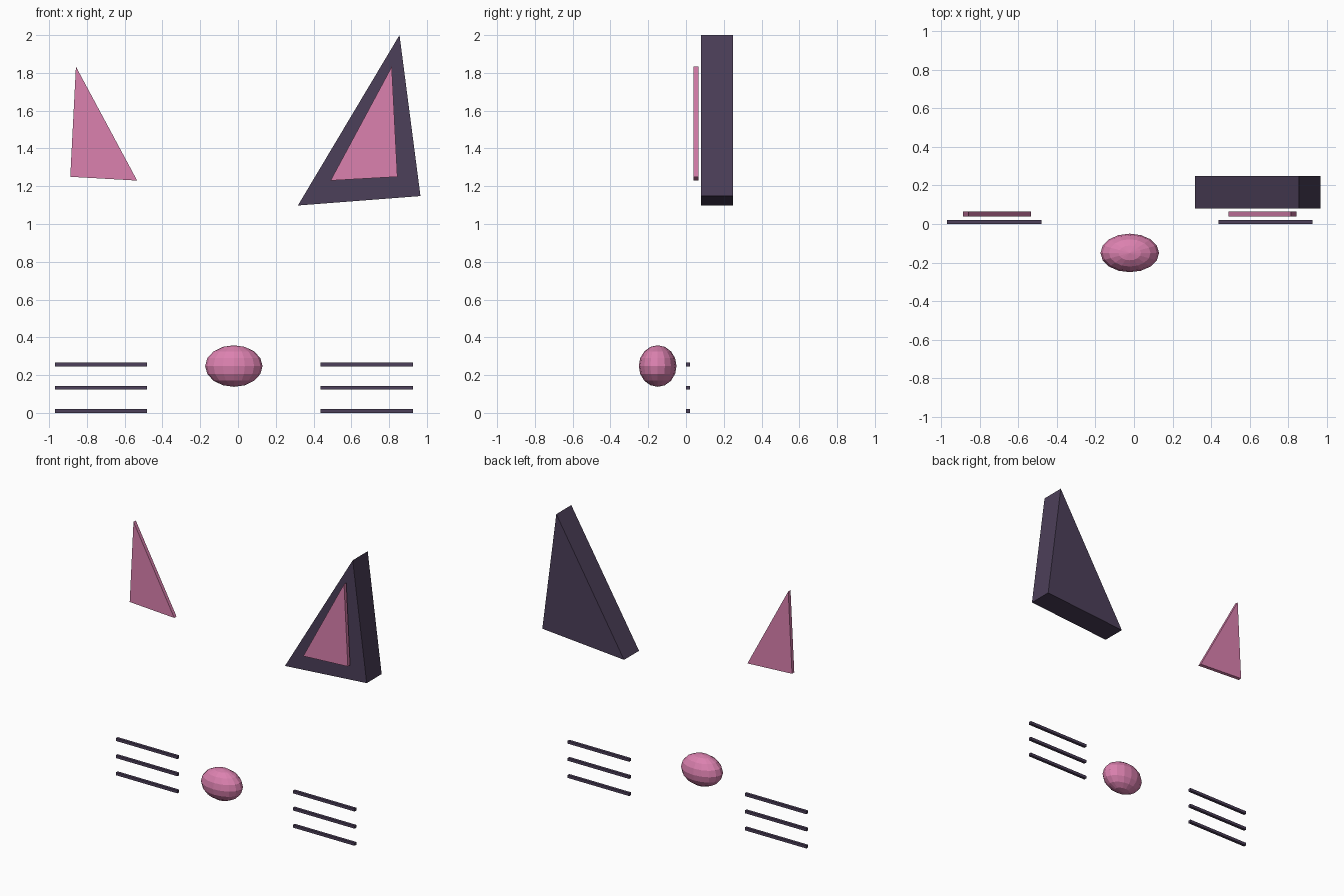
import bpy
import bmesh
from mathutils import Matrix, Vector

if "Cube" in bpy.data.objects:
    bpy.data.objects.remove(bpy.data.objects["Cube"], do_unlink=True)

MID = -0.022  # symmetry plane of the face


def make_material(name, rgb):
    mat = bpy.data.materials.new(name)
    mat.use_nodes = True
    colour = (*rgb, 1.0)
    mat.diffuse_color = colour
    mat.node_tree.nodes["Principled BSDF"].inputs["Base Color"].default_value = colour
    return mat


pink = make_material("pink", (0.71, 0.22, 0.43))
dark = make_material("dark_purple", (0.072, 0.05, 0.1))


def finish(name, bm, mat):
    bmesh.ops.recalc_face_normals(bm, faces=bm.faces)
    mesh = bpy.data.meshes.new(name)
    bm.to_mesh(mesh)
    bm.free()
    mesh.materials.append(mat)
    obj = bpy.data.objects.new(name, mesh)
    bpy.context.collection.objects.link(obj)
    return obj


def prism(name, outline, y0, y1, mat, side=1):
    """Extrude an outline (x from the symmetry plane, z) from y0 to y1."""
    bm = bmesh.new()
    face = bm.faces.new([bm.verts.new((MID + side * x, y0, z)) for x, z in outline])
    out = bmesh.ops.extrude_face_region(bm, geom=[face])
    moved = [v for v in out["geom"] if isinstance(v, bmesh.types.BMVert)]
    bmesh.ops.translate(bm, verts=moved, vec=(0, y1 - y0, 0))
    return finish(name, bm, mat)


# Ears: one thick outer ear on the left, thin inner ears on both sides
outer = [(0.339, 1.098), (0.988, 1.148), (0.877, 2.0)]
inner = [(0.512, 1.23), (0.866, 1.25), (0.836, 1.833)]
prism("left_outer_ear", outer, 0.08, 0.25, dark)
for side, label in ((1, "left"), (-1, "right")):
    prism(label + "_inner_ear", inner, 0.04, 0.066, pink, side)

    # Whiskers: three thin bars on each side
    for i in range(3):
        z = 0.123 * i
        bar = [(0.459, z), (0.948, z), (0.948, z + 0.02), (0.459, z + 0.02)]
        prism(f"{label}_whisker_{i + 1}", bar, 0.0, 0.02, dark, side)

# Nose: faceted ellipsoid
bm = bmesh.new()
bmesh.ops.create_uvsphere(
    bm, u_segments=16, v_segments=8, radius=1,
    matrix=Matrix.LocRotScale(Vector((MID, -0.15, 0.248)), None, Vector((0.152, 0.1, 0.11))))
finish("nose", bm, pink)
